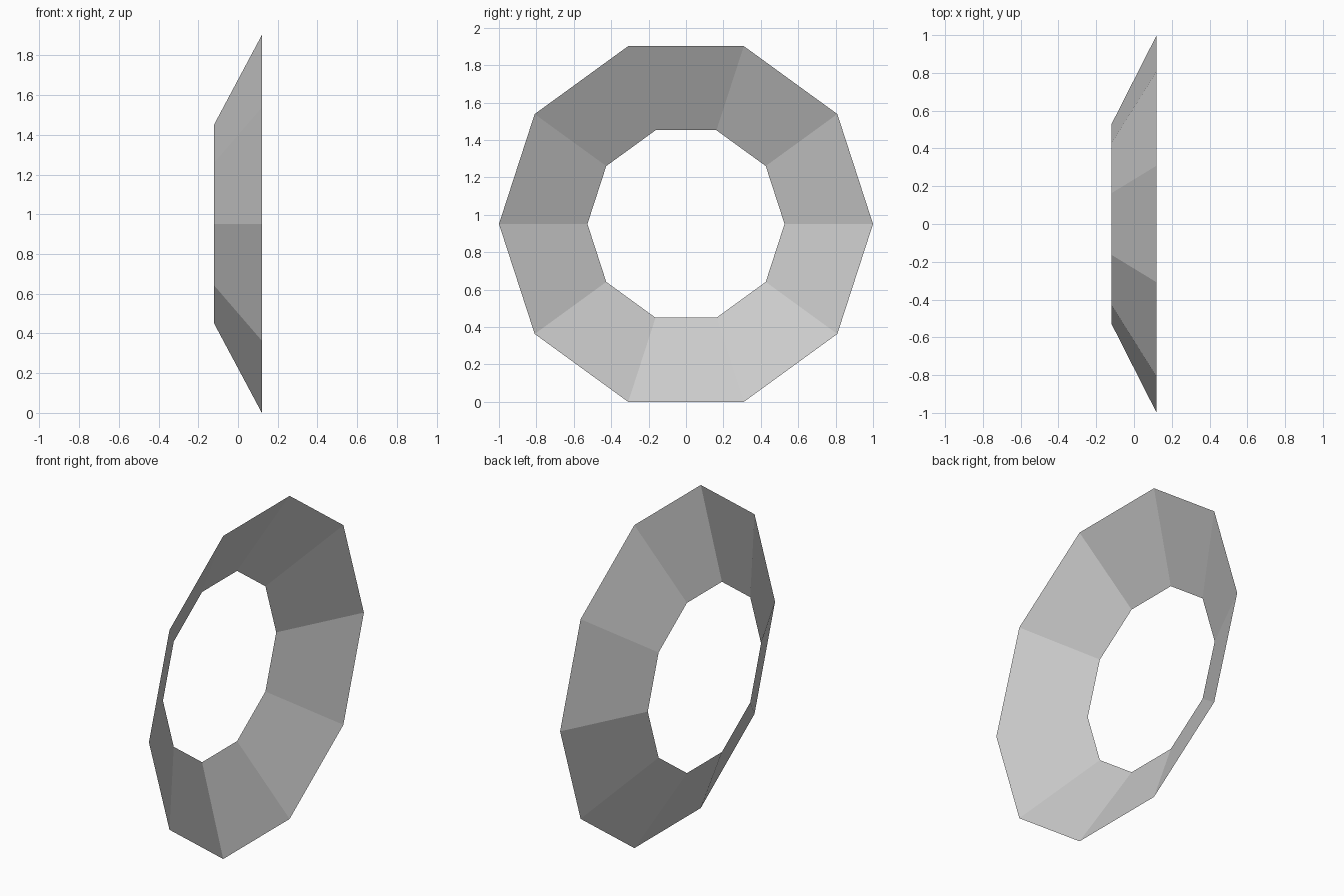
import bpy
import bmesh
from math import cos, sin, pi

SIDES = 10
OUTER_R, INNER_R = 1.0, 0.527
HALF_DEPTH = 0.12
CENTRE_Z = cos(pi / SIDES)

cube = bpy.data.objects.get("Cube")
if cube:
    bpy.data.objects.remove(cube, do_unlink=True)

# Plain grey material
grey = bpy.data.materials.new("light_grey")
grey.use_nodes = True
colour = (0.6, 0.6, 0.6, 1)
grey.diffuse_color = colour
grey.node_tree.nodes["Principled BSDF"].inputs["Base Color"].default_value = colour


def ring(bm, radius, x):
    """Ten-sided loop of vertices around the x axis."""
    angles = [2 * pi * i / SIDES for i in range(SIDES)]
    return [bm.verts.new((x, radius * cos(a), CENTRE_Z + radius * sin(a))) for a in angles]


# Open conical band, narrow end towards -x
bm = bmesh.new()
narrow = ring(bm, INNER_R, -HALF_DEPTH)
wide = ring(bm, OUTER_R, HALF_DEPTH)
for i in range(SIDES):
    j = (i + 1) % SIDES
    bm.faces.new((narrow[i], narrow[j], wide[j], wide[i]))
for face in bm.faces:
    outward = face.calc_center_median()
    outward.x, outward.z = 0, outward.z - CENTRE_Z
    if face.normal.dot(outward) < 0:
        face.normal_flip()

mesh = bpy.data.meshes.new("conical_band")
bm.normal_update()
bm.to_mesh(mesh)
bm.free()
mesh.materials.append(grey)
band = bpy.data.objects.new("conical_band", mesh)
bpy.context.collection.objects.link(band)
